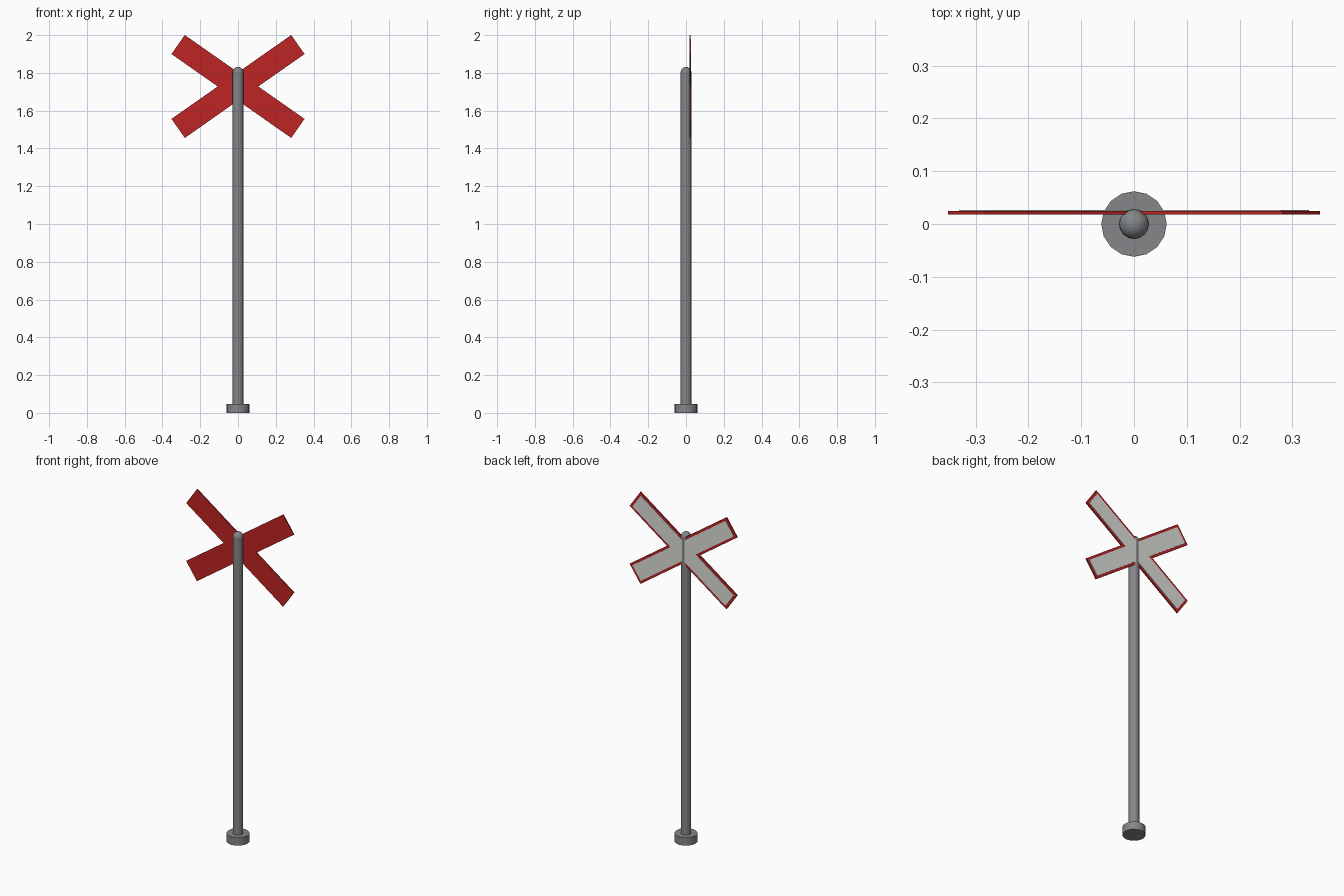
import bpy, math

if "Cube" in bpy.data.objects:
    bpy.data.objects.remove(bpy.data.objects["Cube"])

def mat(name, rgb):
    m = bpy.data.materials.new(name)
    m.diffuse_color = (*rgb, 1)
    m.use_nodes = True
    m.node_tree.nodes["Principled BSDF"].inputs["Base Color"].default_value = m.diffuse_color
    return m

GREY = mat("steel_grey", (0.23, 0.24, 0.25))
RED = mat("sign_red", (0.52, 0.018, 0.018))
WHITE = mat("sign_white", (0.72, 0.72, 0.69))

def finish(name, m):
    o = bpy.context.object
    o.name = name
    o.data.materials.append(m)
    bpy.ops.object.shade_smooth_by_angle(angle=math.radians(35))
    return o

def cylinder(name, r, z0, z1):
    bpy.ops.mesh.primitive_cylinder_add(vertices=16, radius=r, depth=z1 - z0,
                                        location=(0, 0, (z0 + z1) / 2))
    return finish(name, GREY)

def board(name, half_len, half_wid, y0, y1, angle, m):
    bpy.ops.mesh.primitive_cube_add(size=2, location=(0, (y0 + y1) / 2, 1.728))
    o = bpy.context.object
    o.scale = (half_len, (y1 - y0) / 2, half_wid)
    bpy.ops.object.transform_apply(location=False, rotation=False, scale=True)
    o.rotation_euler = (0, angle, 0)
    return finish(name, m)

# Foot and post
cylinder("base", 0.062, 0, 0.047)
cylinder("post", 0.0285, 0.047, 1.803)

# Rounded post top
bpy.ops.mesh.primitive_uv_sphere_add(segments=16, ring_count=10, radius=0.0285,
                                     location=(0, 0, 1.803))
finish("post_cap", GREY)

# Crossed boards: red board with inset white panel on the back
for side, s in (("rising", -1), ("falling", 1)):
    a = s * math.radians(35)
    board(side + "_board", 0.387, 0.0615, 0.018, 0.0245, a, RED)
    board(side + "_panel", 0.372, 0.0475, 0.0235, 0.027, a, WHITE)
